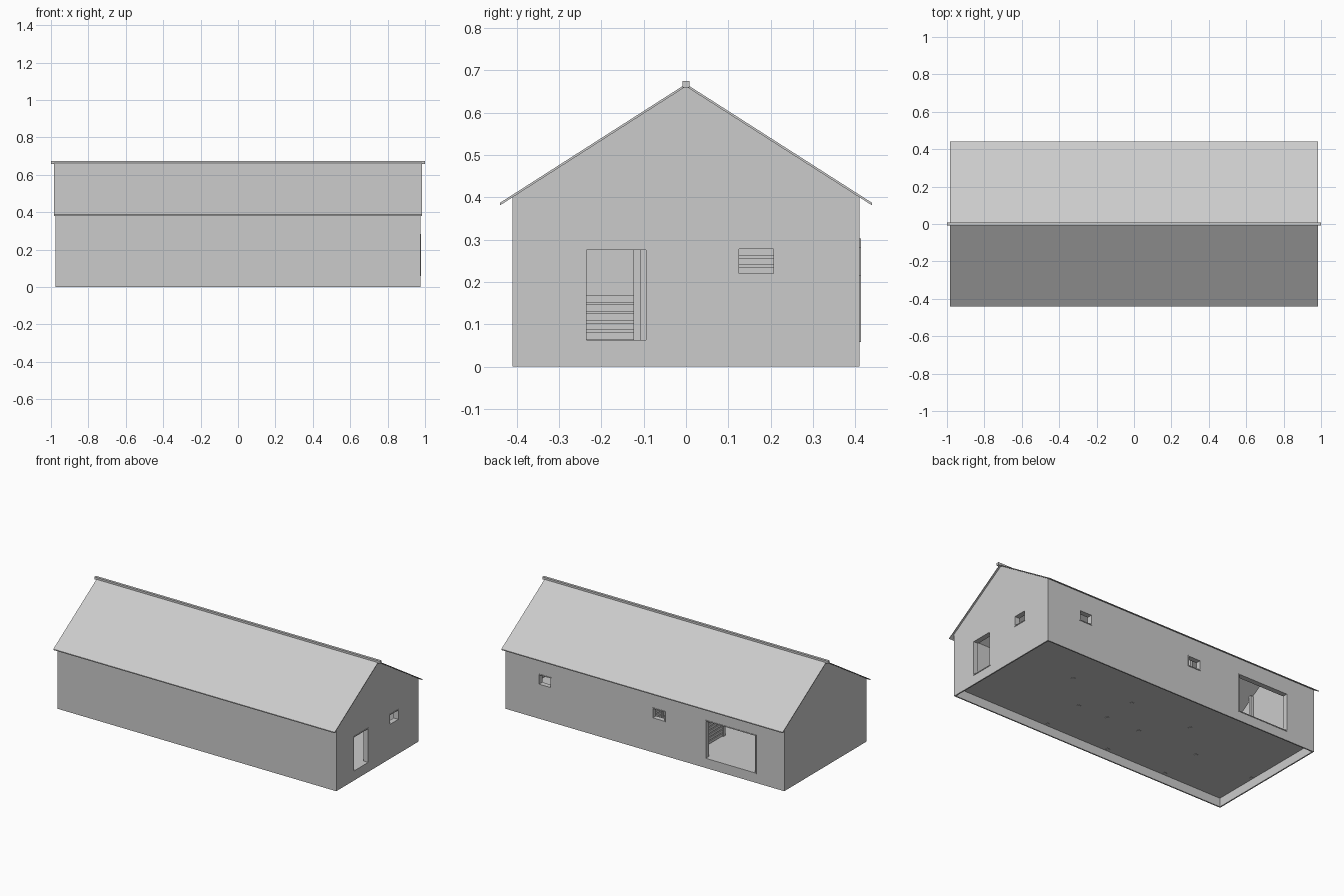
import bpy
import bmesh
from mathutils import Vector

cube = bpy.data.objects.get("Cube")
if cube:
    bpy.data.objects.remove(cube, do_unlink=True)

# One plain grey for the whole building
GREY = (0.6, 0.6, 0.6, 1)
grey = bpy.data.materials.new("plain_grey")
grey.use_nodes = True
grey.diffuse_color = GREY
grey.node_tree.nodes["Principled BSDF"].inputs["Base Color"].default_value = GREY


def add_object(name, bm):
    bmesh.ops.recalc_face_normals(bm, faces=bm.faces)
    mesh = bpy.data.meshes.new(name)
    bm.to_mesh(mesh)
    bm.free()
    mesh.materials.append(grey)
    obj = bpy.data.objects.new(name, mesh)
    bpy.context.scene.collection.objects.link(obj)
    return obj


def boxes(name, spans):
    """Join boxes given as ((x0, x1), (y0, y1), (z0, z1))."""
    bm = bmesh.new()
    for span in spans:
        verts = bmesh.ops.create_cube(bm, size=1)["verts"]
        for v in verts:
            v.co = [(a + b) / 2 + c * (b - a) for (a, b), c in zip(span, v.co)]
    return add_object(name, bm)


def prism(name, profile, half_length):
    """Extrude a (y, z) profile along x, centred."""
    bm = bmesh.new()
    face = bm.faces.new([bm.verts.new((-half_length, y, z)) for y, z in profile])
    ext = bmesh.ops.extrude_face_region(bm, geom=[face])
    verts = [g for g in ext["geom"] if isinstance(g, bmesh.types.BMVert)]
    bmesh.ops.translate(bm, vec=Vector((2 * half_length, 0, 0)), verts=verts)
    return add_object(name, bm)


def cut(target, cutter):
    mod = target.modifiers.new("cut", 'BOOLEAN')
    mod.operation = 'DIFFERENCE'
    mod.solver = 'EXACT'
    mod.object = cutter
    bpy.context.view_layer.objects.active = target
    bpy.ops.object.modifier_apply(modifier=mod.name)
    bpy.data.objects.remove(cutter, do_unlink=True)


HX, HY, EAVE, RIDGE = 0.975, 0.41, 0.40, 0.662
FLOOR, WALL = 0.06, 0.008
PITCH = (RIDGE - EAVE) / HY

# Openings: wall, span along the wall, span in height
openings = {
    "end_door": ("end", (-0.24, -0.09), (0.058, 0.28)),
    "end_window": ("end", (0.12, 0.212), (0.215, 0.283)),
    "back_window_left": ("back", (0.653, 0.745), (0.215, 0.283)),
    "back_window_middle": ("back", (-0.143, -0.052), (0.215, 0.283)),
    "barn_door": ("back", (-0.779, -0.423), (0.058, 0.303)),
}

# Wall shell, open below and under the roof
walls = prism("walls", [(-HY, 0), (HY, 0), (HY, EAVE), (0, RIDGE), (-HY, EAVE)], HX)
ix, iy = HX - WALL, HY - WALL
cut(walls, boxes("inside", [((-ix, ix), (-iy, iy), (-1, 1))]))


def placed(wall, along, depth, height):
    return (depth, along, height) if wall == "end" else (along, depth, height)


for name, (wall, (a, b), (z0, z1)) in openings.items():
    face = HX if wall == "end" else HY
    cut(walls, boxes("hole", [placed(wall, (a, b), (face - 0.1, face + 0.1), (z0, z1))]))
    # Frame lining each opening
    t, depth = 0.005, (face - 0.03, face + 0.003)
    boxes(name + "_frame", [
        placed(wall, (a, a + t), depth, (z0, z1)),
        placed(wall, (b - t, b), depth, (z0, z1)),
        placed(wall, (a + t, b - t), depth, (z0, z0 + t)),
        placed(wall, (a + t, b - t), depth, (z1 - t, z1)),
    ])

# Floor slab raised above the wall base
boxes("floor", [((-ix, ix), (-iy, iy), (FLOOR - 0.005, FLOOR))])

# Thin roof sheets with overhang
OVER, THICK = 0.44, 0.006
for name, side in (("roof_front", -1), ("roof_back", 1)):
    low = RIDGE - PITCH * OVER
    prism(name, [(0, RIDGE), (side * OVER, low),
                 (side * OVER, low + THICK), (0, RIDGE + THICK)], 0.985)
boxes("ridge_beam", [((-1, 1), (-0.008, 0.008), (0.659, 0.675))])

# Posts carrying the roof
P = 0.009
post_spots = [(x, y) for x in (0.31, -0.13, -0.55) for y in (-0.115, -0.385)]
post_spots += [(0.1, -0.115), (-0.955, -0.115)]
post_spots += [(x, 0.1) for x in (0.53, 0.1, -0.33)]
boxes("posts", [((x - P, x + P), (y - P, y + P),
                 (FLOOR - 0.007, RIDGE - PITCH * (abs(y) + P)))
                for x, y in post_spots])


def planks(name, xs, y_span, count):
    boxes(name, [((x - 0.004, x + 0.004), y_span,
                  (FLOOR + 0.022 * i + 0.004, FLOOR + 0.022 * i + 0.021))
                 for x in xs for i in range(count)])


# Low pens along the front wall, tall plank partitions along the back wall
planks("pen_partitions", (0.31, -0.13, -0.55), (-iy, -0.115), 5)
planks("tall_partitions", (0.53, 0.1, -0.33), (0.1, iy), 12)
